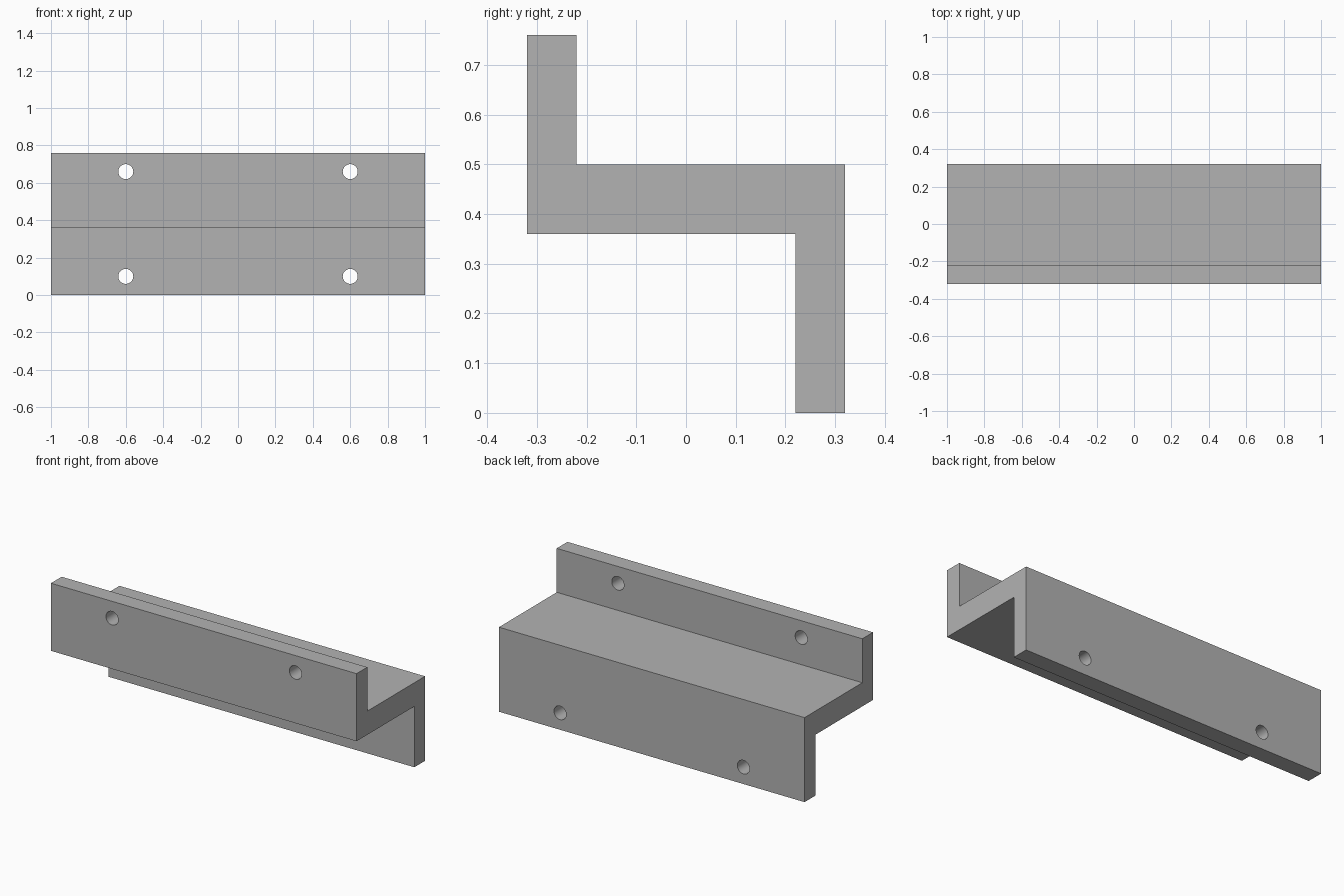
import bpy
import bmesh
from mathutils import Matrix, Vector

cube = bpy.data.objects.get("Cube")
if cube:
    bpy.data.objects.remove(cube, do_unlink=True)

# Plain grey metal
COLOUR = (0.45, 0.45, 0.45, 1.0)
grey = bpy.data.materials.new("grey metal")
grey.use_nodes = True
grey.diffuse_color = COLOUR
grey.node_tree.nodes["Principled BSDF"].inputs["Base Color"].default_value = COLOUR

LENGTH, HALF_DEPTH, HEIGHT = 2.0, 0.32, 0.76
WALL = 0.10                      # flange thickness
WEB_LOW, WEB_HIGH = 0.36, 0.50   # horizontal web
HOLE_RADIUS, HOLE_X = 0.04, 0.6


def make_object(name, bm):
    bmesh.ops.recalc_face_normals(bm, faces=bm.faces)
    mesh = bpy.data.meshes.new(name)
    bm.to_mesh(mesh)
    bm.free()
    mesh.materials.append(grey)
    obj = bpy.data.objects.new(name, mesh)
    bpy.context.collection.objects.link(obj)
    return obj


# Z-shaped profile swept along the length
inner = HALF_DEPTH - WALL
profile = [(-HALF_DEPTH, WEB_LOW), (inner, WEB_LOW), (inner, 0), (HALF_DEPTH, 0),
           (HALF_DEPTH, WEB_HIGH), (-inner, WEB_HIGH), (-inner, HEIGHT), (-HALF_DEPTH, HEIGHT)]
bm = bmesh.new()
end = bm.faces.new([bm.verts.new((-LENGTH / 2, y, z)) for y, z in profile])
swept = bmesh.ops.extrude_face_region(bm, geom=[end], use_keep_orig=True)
bmesh.ops.translate(bm, vec=Vector((LENGTH, 0, 0)),
                    verts=[v for v in swept["geom"] if isinstance(v, bmesh.types.BMVert)])
bracket = make_object("z_bracket", bm)

# Two bolt holes through each flange
bm = bmesh.new()
flange_y = HALF_DEPTH - WALL / 2
for y, z in ((-flange_y, HEIGHT - 0.10), (flange_y, 0.10)):
    for x in (-HOLE_X, HOLE_X):
        bmesh.ops.create_cone(bm, cap_ends=True, segments=48, radius1=HOLE_RADIUS,
                              radius2=HOLE_RADIUS, depth=WALL * 2,
                              matrix=Matrix.Translation((x, y, z)) @ Matrix.Rotation(1.5707963, 4, "X"))
cutter = make_object("bolt_hole_cutter", bm)
cutter.hide_render = True

drill = bracket.modifiers.new("bolt holes", "BOOLEAN")
drill.operation = "DIFFERENCE"
drill.solver = "EXACT"
drill.object = cutter

bpy.ops.object.select_all(action="DESELECT")
bracket.select_set(True)
bpy.context.view_layer.objects.active = bracket
bpy.ops.object.modifier_apply(modifier=drill.name)
bpy.data.objects.remove(cutter, do_unlink=True)

# Smooth hole walls, crisp edges
bpy.ops.object.shade_smooth_by_angle(angle=0.5)
